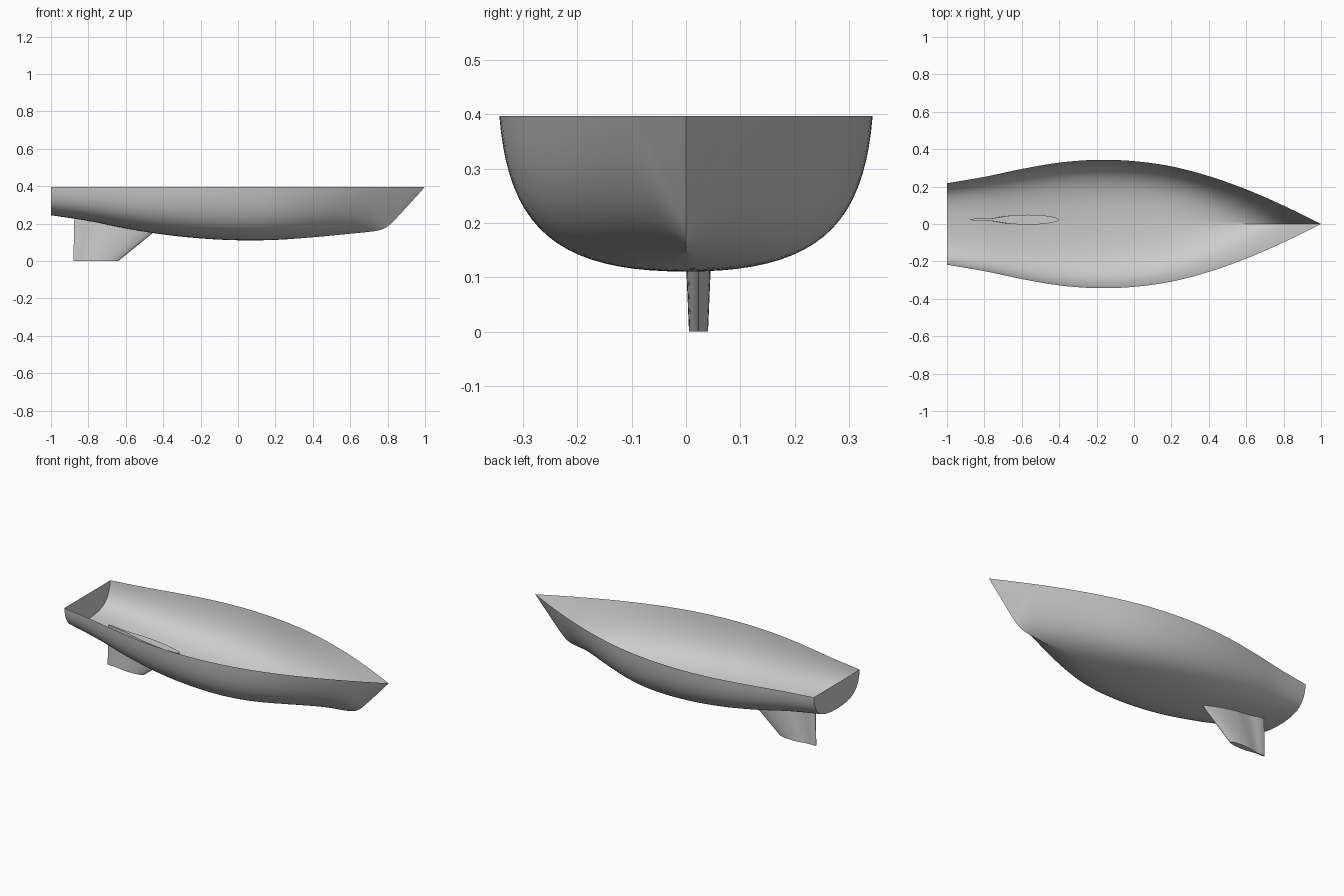
import bpy, bmesh, math

cube = bpy.data.objects.get("Cube")
if cube:
    bpy.data.objects.remove(cube, do_unlink=True)

grey = bpy.data.materials.new("hull_grey")
grey.use_nodes = True
grey.diffuse_color = (0.6, 0.6, 0.6, 1)
grey.node_tree.nodes["Principled BSDF"].inputs["Base Color"].default_value = (0.6, 0.6, 0.6, 1)

DECK = 0.397


def smooth_curve(points, x):
    """Cubic Hermite interpolation through (x, value) points."""
    i = 0
    while i < len(points) - 2 and x > points[i + 1][0]:
        i += 1

    def slope(k):
        a, b = points[max(k - 1, 0)], points[min(k + 1, len(points) - 1)]
        return (b[1] - a[1]) / (b[0] - a[0])

    (x0, v0), (x1, v1) = points[i], points[i + 1]
    h = x1 - x0
    t = (x - x0) / h
    return ((2 * t**3 - 3 * t**2 + 1) * v0 + (t**3 - 2 * t**2 + t) * h * slope(i)
            + (3 * t**2 - 2 * t**3) * v1 + (t**3 - t**2) * h * slope(i + 1))


def finish(name, bm, angle):
    mesh = bpy.data.meshes.new(name)
    bm.to_mesh(mesh)
    bm.free()
    obj = bpy.data.objects.new(name, mesh)
    bpy.context.collection.objects.link(obj)
    mesh.materials.append(grey)
    bpy.ops.object.select_all(action="DESELECT")
    obj.select_set(True)
    bpy.context.view_layer.objects.active = obj
    bpy.ops.object.shade_smooth_by_angle(angle=math.radians(angle))
    return obj


def bridge(bm, row_a, row_b):
    for k in range(len(row_a) - 1):
        bm.faces.new((row_a[k], row_b[k], row_b[k + 1], row_a[k + 1]))


# Deck half-breadth and keel height along the length
beam = [(-1, .218), (-.8, .252), (-.6, .294), (-.4, .328), (-.2, .343), (0, .336),
        (.2, .308), (.4, .256), (.6, .185), (.8, .098), (1, 0)]
keel = [(-1, .245), (-.8, .214), (-.6, .174), (-.4, .142), (-.2, .121), (0, .111),
        (.2, .113), (.4, .127), (.6, .146), (.7, .156), (.76, .166), (.8, .185),
        (.84, .222), (.92, .309), (1, DECK)]


def section(x, steps=20):
    """Half section from keel to deck, round amidships and veed at the bow."""
    b, z0 = max(smooth_curve(beam, x), 0), smooth_curve(keel, x)
    v = min(max(x / .82, 0), 1) ** 2
    bilge = (.7 - .45 * v, .22 * v)
    side = (.95 - .3 * v, .25 + .35 * v)
    pts = []
    for k in range(steps + 1):
        t = k / steps
        c1, c2, c3 = 3 * t * (1 - t)**2, 3 * t * t * (1 - t), t**3
        u = c1 * bilge[0] + c2 * side[0] + c3
        w = c1 * bilge[1] + c2 * side[1] + c3
        pts.append((x, b * u, z0 + (DECK - z0) * w))
    return pts


# Open hull shell with a flat transom
bm = bmesh.new()
stations = [-1 + .04 * i for i in range(43)] + [.7 + .015 * i for i in range(1, 14)] + [.93, .96, .985, .999]
rows = []
for x in stations:
    half = section(x)
    full = [(px, -py, pz) for px, py, pz in reversed(half[1:])] + half
    rows.append([bm.verts.new(p) for p in full])
for a, b in zip(rows, rows[1:]):
    bridge(bm, a, b)
bm.faces.new(rows[0])
bmesh.ops.recalc_face_normals(bm, faces=bm.faces)
finish("hull", bm, 35)

# Raked fin with a narrow neck and a thin rudder tail, lofted tip to root
bm = bmesh.new()
thickness = [(0, .08), (.08, .27), (.2, .2), (.3, .4), (.45, .82), (.65, 1),
             (.82, .86), (.93, .55), (.98, .28), (1, 0)]
chord = [.05 * i for i in range(19)] + [.93, .96, .98, .992, 1]
fin_rows = []
for s in (0, .25, .5, .75, 1):
    tail = -.88 + .005 * s
    length = .24 + .235 * s
    width = .0175 + .009 * s
    ring = []
    for sign, fractions in ((1, chord), (-1, chord[-2::-1])):
        for f in fractions:
            top = .24 - .045 * f
            half = width * max(smooth_curve(thickness, f), 0)
            ring.append(bm.verts.new((tail + length * f, .023 + sign * half, s * top)))
    fin_rows.append(ring)
for a, b in zip(fin_rows, fin_rows[1:]):
    bridge(bm, a + a[:1], b + b[:1])
# Flat caps built from strips across the section
n = len(chord)
for ring in (fin_rows[0], fin_rows[-1]):
    for k in range(n - 1):
        quad = [ring[k], ring[k + 1], ring[-k - 2], ring[-k - 1]]
        bm.faces.new(list(dict.fromkeys(quad)))
bmesh.ops.recalc_face_normals(bm, faces=bm.faces)
finish("keel_fin", bm, 35)
